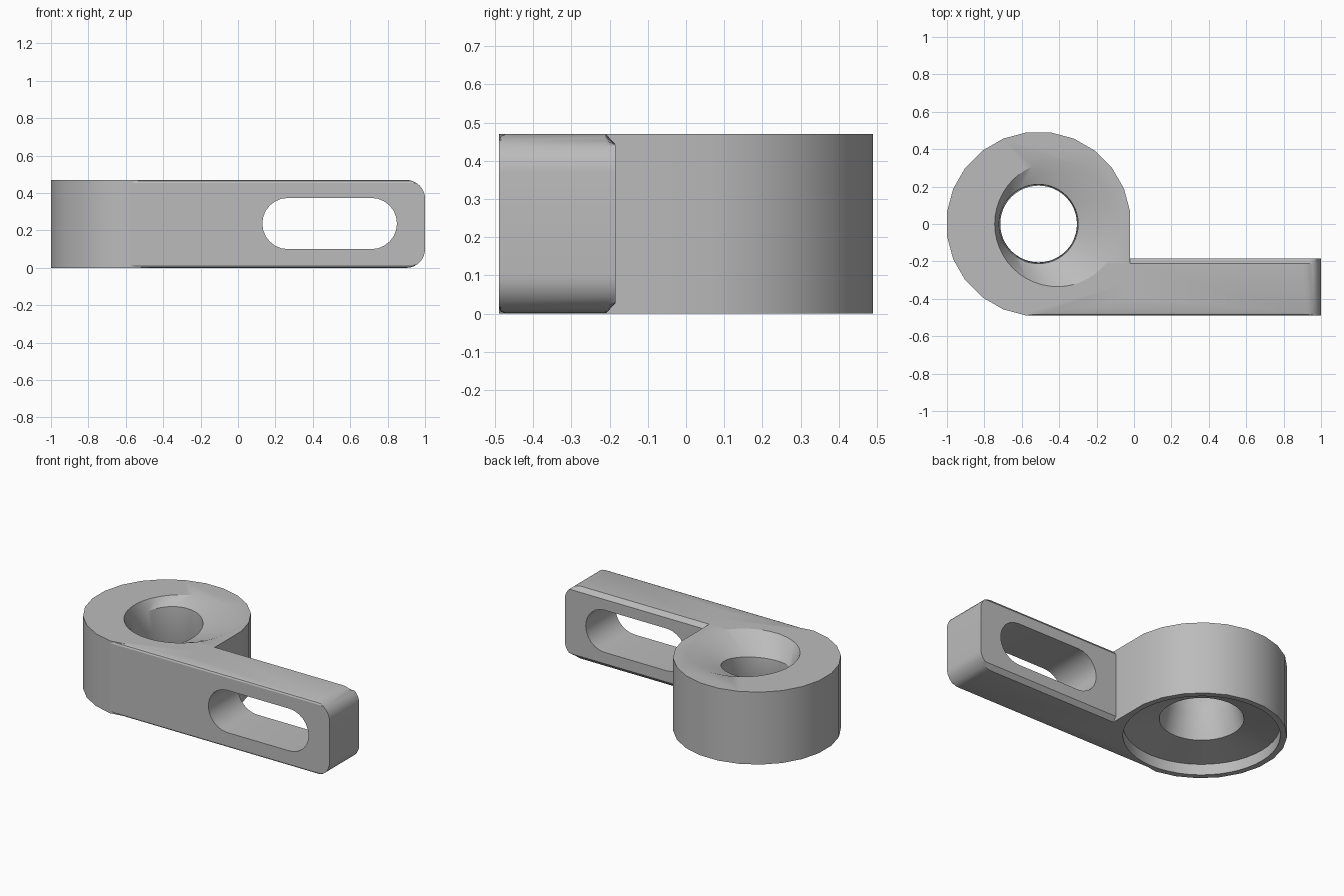
import bpy, bmesh
from math import cos, sin, pi, radians

if "Cube" in bpy.data.objects:
    bpy.data.objects.remove(bpy.data.objects["Cube"], do_unlink=True)

H = 0.47             # overall height
CX, R = -0.51, 0.494  # ring centre and radius


def loft(name, rings):
    """Closed solid through a stack of equal-length point rings."""
    bm = bmesh.new()
    loops = [[bm.verts.new(p) for p in ring] for ring in rings]
    n = len(loops[0])
    for a, b in zip(loops, loops[1:]):
        for i in range(n):
            j = (i + 1) % n
            bm.faces.new((a[i], a[j], b[j], b[i]))
    bm.faces.new(loops[0])
    bm.faces.new(loops[-1])
    bmesh.ops.recalc_face_normals(bm, faces=bm.faces[:])
    mesh = bpy.data.meshes.new(name)
    bm.to_mesh(mesh)
    bm.free()
    obj = bpy.data.objects.new(name, mesh)
    bpy.context.collection.objects.link(obj)
    return obj


def circle(x, r, z, tilt=0, sides=48):
    """Ring of points around a vertical axis, optionally rising towards +y."""
    angles = [2 * pi * i / sides for i in range(sides)]
    return [(x + r * cos(a), r * sin(a), z + tilt * r * sin(a)) for a in angles]


def arc(cx, cz, r, start, end, steps):
    angles = [radians(start + (end - start) * i / steps) for i in range(steps + 1)]
    return [(cx + r * cos(a), cz + r * sin(a)) for a in angles]


def combine(target, tool, operation):
    mod = target.modifiers.new(operation.title(), 'BOOLEAN')
    mod.operation, mod.solver, mod.object = operation, 'EXACT', tool
    bpy.context.view_layer.objects.active = target
    bpy.ops.object.modifier_apply(modifier=mod.name)
    bpy.data.objects.remove(tool, do_unlink=True)


# Ring body, squared off on the side where the arm leaves
outline = arc(CX, 0, R, 7.5, 262.5, 17) + [(-0.02, -0.4)]
bracket = loft("slotted_bracket", [[(x, y, z) for x, y in outline] for z in (0, H)])

# Arm with rounded end corners, soft front edges and chamfered back edges
c = 0.1
side = [(-0.57, 0)] + arc(1 - c, c, c, -90, 0, 8) + arc(1 - c, H - c, c, 0, 90, 8) + [(-0.57, H)]
layers = [(-0.49, 0.015), (-0.485, 0.005), (-0.473, 0), (-0.21, 0), (-0.185, 0.027)]
arm = loft("arm", [[(x, y, min(max(z, cut), H - cut)) for x, z in side] for y, cut in layers])
combine(bracket, arm, 'UNION')

# Long slot through the arm
s = 0.137
slot_side = arc(0.85 - s, 0.237, s, -90, 90, 12) + arc(0.13 + s, 0.237, s, 90, 270, 12)
slot = loft("slot_cutter", [[(x, y, z) for x, z in slot_side] for y in (-0.7, -0.1)])
combine(bracket, slot, 'DIFFERENCE')

# Underside recess, waisted bore and shallow off-centre dish in the top
bore = loft("bore_cutter", [
    circle(CX, 0.455, -0.1), circle(CX, 0.455, 0.07), circle(CX, 0.245, 0.11),
    circle(CX, 0.205, 0.27), circle(CX, 0.212, H - 0.075, 0.16),
    circle(CX + 0.1, 0.335, H), circle(CX + 0.1, 0.335, H + 0.1)])
combine(bracket, bore, 'DIFFERENCE')

# Single grey finish
grey = bpy.data.materials.new("plain_grey")
grey.use_nodes = True
colour = (0.5, 0.5, 0.5, 1)
grey.diffuse_color = colour
grey.node_tree.nodes["Principled BSDF"].inputs["Base Color"].default_value = colour
bracket.data.materials.clear()
bracket.data.materials.append(grey)
for face in bracket.data.polygons:
    face.material_index = 0

bpy.ops.object.select_all(action='DESELECT')
bracket.select_set(True)
bpy.context.view_layer.objects.active = bracket
bpy.ops.object.shade_smooth_by_angle(angle=radians(25))
